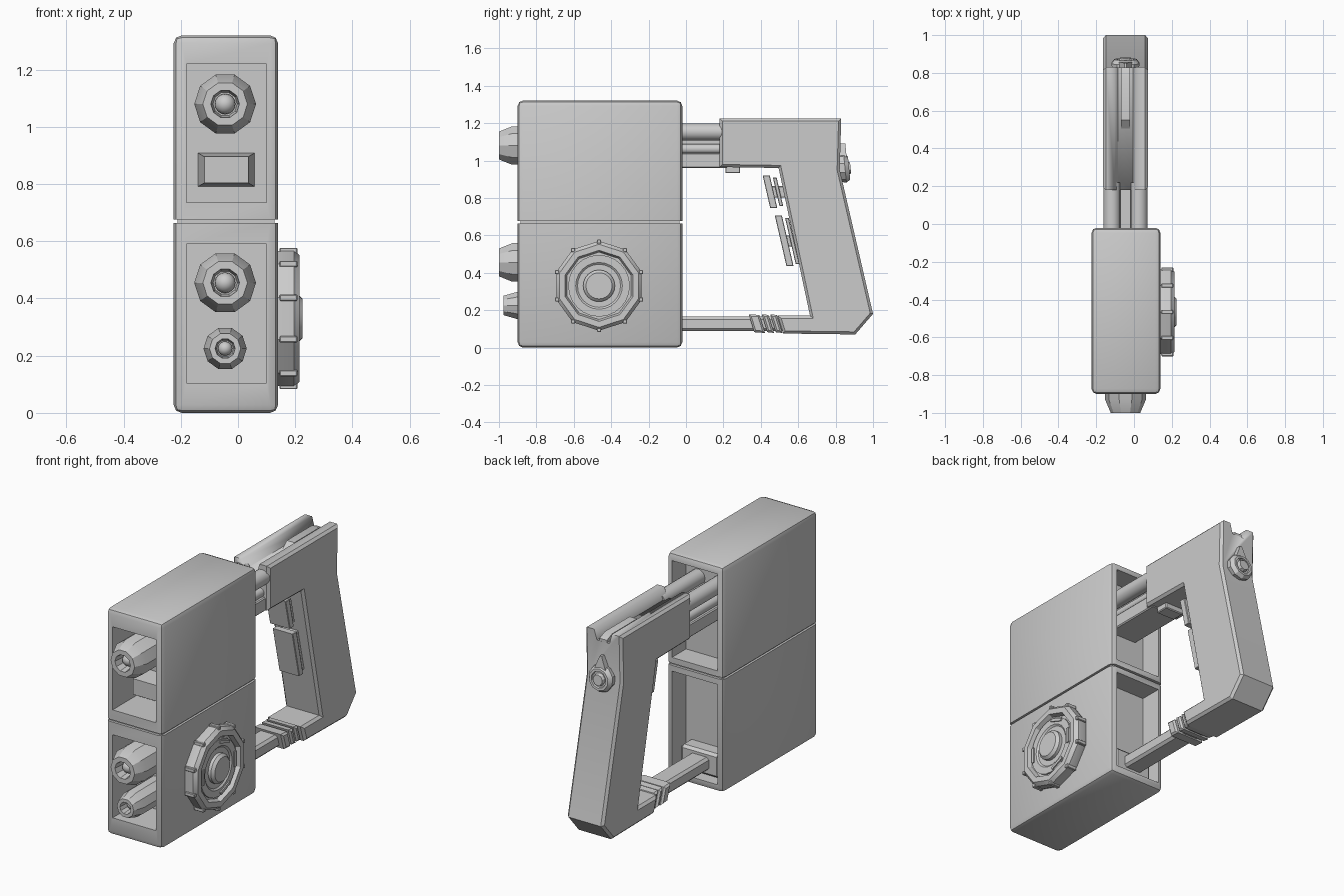
import bpy, bmesh, math
from mathutils import Vector

if "Cube" in bpy.data.objects:
    bpy.data.objects.remove(bpy.data.objects["Cube"], do_unlink=True)

grey = bpy.data.materials.new("plain grey")
grey.use_nodes = True
grey.diffuse_color = (0.6, 0.6, 0.6, 1)
grey.node_tree.nodes["Principled BSDF"].inputs["Base Color"].default_value = (0.6, 0.6, 0.6, 1)

CX = -0.045  # centre line of the body and handle


def finish(bm, name):
    bmesh.ops.recalc_face_normals(bm, faces=bm.faces)
    me = bpy.data.meshes.new(name)
    bm.to_mesh(me)
    bm.free()
    me.materials.append(grey)
    ob = bpy.data.objects.new(name, me)
    bpy.context.collection.objects.link(ob)
    bpy.ops.object.select_all(action='DESELECT')
    ob.select_set(True)
    bpy.context.view_layer.objects.active = ob
    bpy.ops.object.shade_smooth_by_angle(angle=math.radians(30))
    return ob


def box_bm(lo, hi):
    bm = bmesh.new()
    bmesh.ops.create_cube(bm, size=1)
    for v in bm.verts:
        v.co = Vector([(lo[i] + hi[i]) / 2 + v.co[i] * (hi[i] - lo[i]) for i in range(3)])
    return bm


def box(name, lo, hi, bevel=0.0):
    bm = box_bm(lo, hi)
    if bevel:
        bmesh.ops.bevel(bm, geom=bm.edges[:], offset=bevel, segments=1, affect='EDGES')
    return finish(bm, name)


def prism(name, pts, half, bevel=0.0, cx=CX):
    """Extrude a (y, z) outline across x."""
    bm = bmesh.new()
    f = bm.faces.new([bm.verts.new((cx - half, y, z)) for y, z in pts])
    r = bmesh.ops.extrude_face_region(bm, geom=[f])
    for v in r['geom']:
        if isinstance(v, bmesh.types.BMVert):
            v.co.x = cx + half
    bmesh.ops.recalc_face_normals(bm, faces=bm.faces)
    if bevel:
        rim = [e for e in bm.edges if abs(e.verts[0].co.x - e.verts[1].co.x) < 1e-5]
        bmesh.ops.bevel(bm, geom=rim, offset=bevel, segments=1, affect='EDGES')
    return finish(bm, name)


def lathe(name, profile, place, sides):
    """Revolve (radius, height) points; place(u, v, h) sets the axis."""
    bm = bmesh.new()
    rings = []
    for r, h in profile:
        if r == 0:
            rings.append([bm.verts.new(place(0, 0, h))] * sides)
        else:
            rings.append([bm.verts.new(place(r * math.cos(2 * math.pi * i / sides),
                                             r * math.sin(2 * math.pi * i / sides), h))
                          for i in range(sides)])
    for a, b in zip(rings, rings[1:]):
        for i in range(sides):
            j = (i + 1) % sides
            quad = list(dict.fromkeys((a[i], a[j], b[j], b[i])))
            bm.faces.new(quad)
    return finish(bm, name)


def case(name, z0, z1, seam, front, back):
    """Rounded housing with a pocket in the front and back faces."""
    bm = box_bm((-0.225, -0.9, z0), (0.14, -0.02, z1))
    edges = [e for e in bm.edges if not all(abs(v.co.z - seam) < 1e-4 for v in e.verts)]
    bmesh.ops.bevel(bm, geom=edges, offset=0.028, segments=2, profile=0.5, affect='EDGES')
    for sign, (x0, x1, a, b, floor_y) in ((-1, front), (1, back)):
        bm.normal_update()
        face = max((f for f in bm.faces if f.normal.y * sign > 0.99), key=lambda f: f.calc_area())
        bmesh.ops.inset_region(bm, faces=[face], thickness=0.005)
        mid = face.calc_center_median()
        for v in face.verts:
            v.co.x = x0 if v.co.x < mid.x else x1
            v.co.z = a if v.co.z < mid.z else b
        new = bmesh.ops.extrude_discrete_faces(bm, faces=[face])['faces'][0]
        for v in new.verts:
            v.co.y = floor_y
    return finish(bm, name)


# Housing halves and the strip in the seam
case("lower_case", 0, 0.664, 0.664, (-0.18, 0.1, 0.105, 0.59, -0.68), (-0.19, 0.105, 0.045, 0.63, -0.15))
case("upper_case", 0.676, 1.32, 0.676, (-0.18, 0.1, 0.735, 1.22, -0.68), (-0.19, 0.105, 0.71, 1.275, -0.15))
box("seam_strip", (-0.212, -0.885, 0.655), (0.127, -0.035, 0.685))

# Front barrels with hollow mouths and a ball inside each
for name, z, s, tip in (("upper_barrel", 1.08, 1.0, -1.0), ("middle_barrel", 0.455, 1.0, -1.0),
                        ("lower_barrel", 0.225, 0.7, -0.975)):
    def along_y(u, v, h, z=z):
        return (CX + u, h, z + v)
    lathe(name, [(0, -0.67), (0.108 * s, -0.67), (0.108 * s, tip + 0.07), (0.078 * s, tip),
                 (0.05 * s, tip), (0.042 * s, tip + 0.07), (0, tip + 0.07)], along_y, 10)
    ball = [(0.036 * s * math.sin(t * math.pi / 8), tip + 0.06 - 0.036 * s * math.cos(t * math.pi / 8))
            for t in range(9)]
    ball[0], ball[-1] = (0, ball[0][1]), (0, ball[-1][1])
    lathe(name + "_ball", ball, along_y, 16)

# Tapered block in the upper front pocket
bm = box_bm((-0.142, -0.8, 0.79), (0.06, -0.67, 0.91))
for v in bm.verts:
    if v.co.y < -0.75:
        v.co.x += 0.024 if v.co.x < CX else -0.024
        v.co.z += 0.014 if v.co.z < 0.85 else -0.014
finish(bm, "front_block")

# Side dial
DY, DZ = -0.465, 0.33
def along_x(u, v, h):
    return (h, DY + v, DZ + u)
lathe("dial_rim", [(0, 0.13), (0.232, 0.13), (0.24, 0.155), (0.24, 0.195), (0.222, 0.215), (0.19, 0.215),
                   (0.18, 0.19), (0, 0.19)], along_x, 10)
lathe("dial_ring", [(0, 0.18), (0.165, 0.18), (0.165, 0.2), (0.125, 0.2), (0.115, 0.192), (0.085, 0.192),
                    (0.085, 0.21), (0.07, 0.225), (0, 0.225)], along_x, 24)
for i in range(10):
    a = i * math.pi / 5
    y, z = DY + 0.236 * math.sin(a), DZ + 0.236 * math.cos(a)
    box("dial_stud", (0.145, y - 0.011, z - 0.011), (0.208, y + 0.011, z + 0.011), 0.003)
for i, a in enumerate((0.35, math.pi / 2, 2.75, 1.5 * math.pi)):
    bm = box_bm((0.195, -0.045, 0.138), (0.207, 0.045, 0.154))
    for v in bm.verts:
        y, z = v.co.y, v.co.z
        v.co.y = DY + z * math.sin(a) + y * math.cos(a)
        v.co.z = DZ + z * math.cos(a) - y * math.sin(a)
    finish(bm, "dial_slot")

# Handle with a groove along its top
handle = prism("handle", [(0.18, 1.225), (0.83, 1.225), (0.822, 0.95), (1.0, 0.18), (0.905, 0.07),
                          (0.52, 0.075), (0.49, 0.17), (0.663, 0.17), (0.495, 0.96), (0.18, 0.965)],
               0.118, 0.014)
bm = bmesh.new()
ends = [[bm.verts.new((CX + x, y, z)) for x, z in ((-0.062, 1.24), (0.062, 1.24), (0.04, 1.165), (-0.04, 1.165))]
        for y in (0.1, 0.9)]
for e in ends:
    bm.faces.new(e)
for i in range(4):
    j = (i + 1) % 4
    bm.faces.new((ends[0][i], ends[0][j], ends[1][j], ends[1][i]))
cutter = finish(bm, "groove_cutter")
cutter.hide_render = True
mod = handle.modifiers.new("groove", 'BOOLEAN')
mod.operation, mod.solver, mod.object = 'DIFFERENCE', 'EXACT', cutter
bpy.context.view_layer.objects.active = handle
bpy.ops.object.modifier_apply(modifier=mod.name)
bpy.data.objects.remove(cutter, do_unlink=True)
prism("groove_ridge", [(0.5, 1.16), (0.55, 1.2), (0.78, 1.2), (0.828, 1.18), (0.828, 1.16)], 0.024)

# Twin rods, thin tubes and slide joining handle and upper case
for side in (-1, 1):
    for name, dx, z, r in (("top_rod", 0.072, 1.153, 0.045), ("thin_tube", 0.062, 1.062, 0.026)):
        x = CX + side * dx
        lathe(name, [(0, -0.16), (r, -0.16), (r, 0.22), (0, 0.22)],
              lambda u, v, h, x=x, z=z: (x + u, h, z + v), 16)
box("slide", (CX - 0.095, -0.16, 0.96), (CX + 0.095, 0.22, 1.04), 0.006)
box("rod_web", (CX - 0.04, -0.16, 1.03), (CX + 0.04, 0.22, 1.13))
box("slide_stop", (CX - 0.06, 0.21, 0.932), (CX + 0.06, 0.29, 0.97), 0.005)

# Triggers: front pad, rear strip and stem
for name, y, z0, z1 in (("upper_trigger", 0.41, 0.92, 0.745), ("lower_trigger", 0.475, 0.705, 0.435)):
    def slab(part, off, wide, top, bottom, half):
        ya, yb = y + off + (z0 - top) * 0.23, y + off + (z0 - bottom) * 0.23
        prism(name + part, [(ya, top), (ya + wide, top), (yb + wide, bottom), (yb, bottom)], half, 0.003)
    mid = (z0 + z1) / 2
    slab("_pad", 0, 0.038, z0, z1, 0.065)
    slab("_strip", 0.052, 0.02, z0 - 0.012, z1 + 0.012, 0.05)
    slab("_stem", 0.03, 0.09, mid + 0.03, mid - 0.03, 0.03)

# Lower rod, its wall collar and slanted clamp rings
box("lower_rod", (CX - 0.06, -0.16, 0.088), (CX + 0.06, 0.56, 0.165), 0.014)
box("rod_collar", (CX - 0.125, -0.16, 0.055), (CX + 0.125, -0.06, 0.195), 0.015)
for y, w in ((0.335, 0.058), (0.405, 0.036), (0.45, 0.036)):
    prism("clamp_ring", [(y, 0.178), (y + w, 0.174), (y + w + 0.03, 0.078), (y + 0.03, 0.082)], 0.095, 0.01)

# Rear knob with a pointer
def knob_axis(u, v, h):
    return (CX + v, h - u * 0.1, 0.96 + u)
lathe("rear_knob", [(0, 0.8), (0.072, 0.8), (0.078, 0.85), (0.062, 0.872), (0.048, 0.872), (0.045, 0.862),
                    (0.036, 0.862), (0.03, 0.88), (0, 0.88)], knob_axis, 10)
bm = box_bm((CX - 0.042, 0.815, 1.0), (CX + 0.042, 0.86, 1.09))
for v in bm.verts:
    if v.co.z > 1.05:
        v.co.x = CX + (v.co.x - CX) * 0.15
        v.co.y -= 0.008
finish(bm, "knob_pointer")
